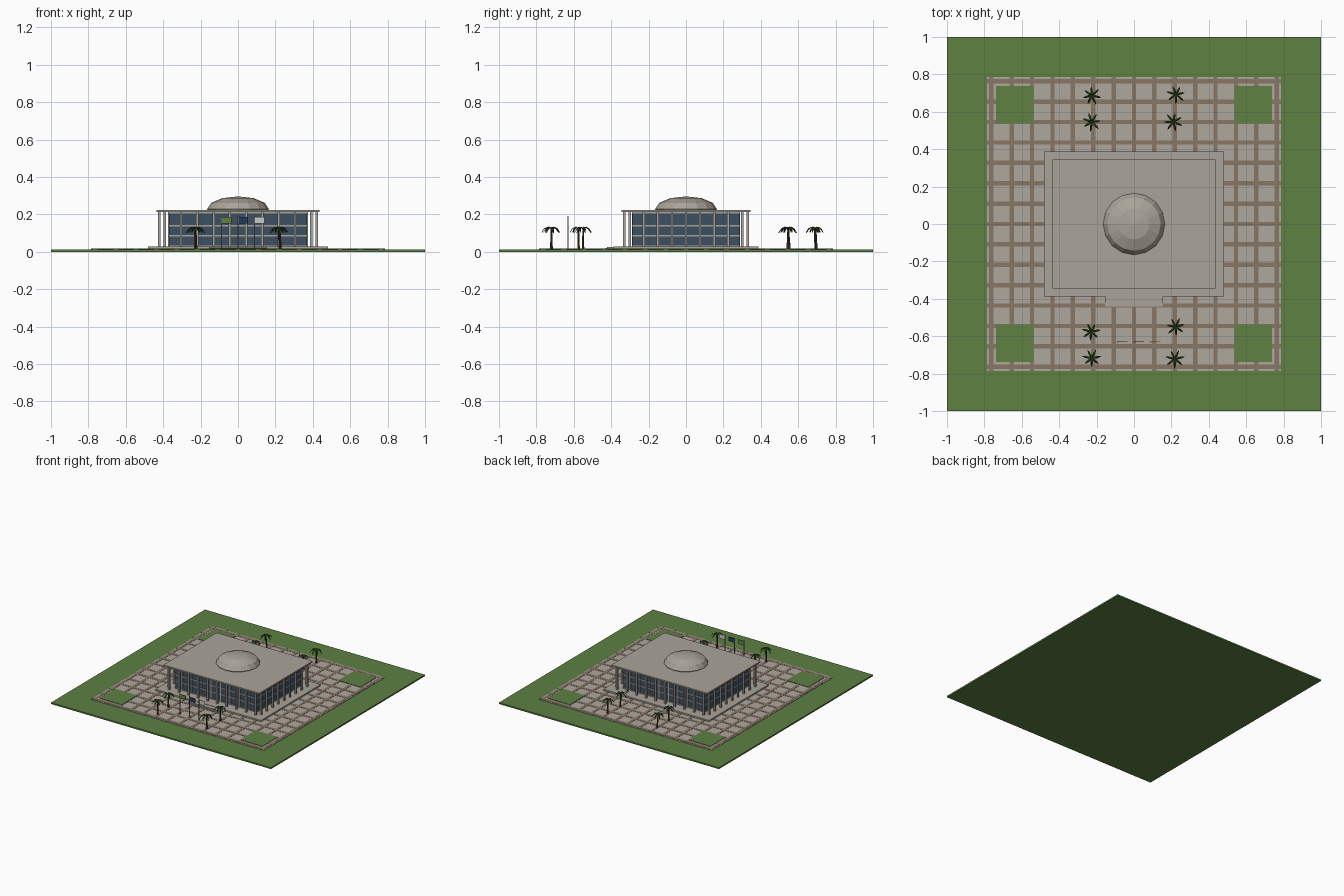
import bpy
import bmesh
import math
import random
from mathutils import Matrix, Vector

random.seed(4)
cube = bpy.data.objects.get("Cube")
if cube:
    bpy.data.objects.remove(cube, do_unlink=True)


def material(name, r, g, b):
    m = bpy.data.materials.new(name)
    m.use_nodes = True
    m.diffuse_color = (r, g, b, 1)
    m.node_tree.nodes["Principled BSDF"].inputs["Base Color"].default_value = (r, g, b, 1)
    return m


grass = material("grass green", 0.11, 0.22, 0.055)
paving = material("paving grey", 0.42, 0.39, 0.34)
brick = material("brick brown", 0.25, 0.18, 0.135)
stone = material("pale stone", 0.40, 0.37, 0.32)
glass = material("blue glass", 0.045, 0.08, 0.12)
bark = material("dark bark", 0.07, 0.045, 0.025)
leaf = material("palm green", 0.035, 0.09, 0.02)
navy = material("navy cloth", 0.02, 0.04, 0.10)
white = material("white cloth", 0.6, 0.6, 0.58)
metal = material("pole grey", 0.3, 0.3, 0.3)


def finish(name, bm, mat):
    mesh = bpy.data.meshes.new(name)
    bm.to_mesh(mesh)
    bm.free()
    mesh.materials.append(mat)
    ob = bpy.data.objects.new(name, mesh)
    bpy.context.collection.objects.link(ob)
    return ob


def boxes(name, mat, items):
    """Each item is (centre x, centre y, bottom z, width, depth, top z)."""
    bm = bmesh.new()
    for x, y, z0, w, d, z1 in items:
        place = Matrix.Translation((x, y, (z0 + z1) / 2))
        bmesh.ops.create_cube(bm, size=1, matrix=place @ Matrix.Diagonal((w, d, z1 - z0, 1)))
    return finish(name, bm, mat)


# Grounds: lawn, plaza, brick grid and corner lawns
boxes("lawn", grass, [(0, 0, 0, 2, 2, 0.012)])
boxes("plaza", paving, [(0, 0, 0.01, 1.57, 1.57, 0.015)])
strips = []
for k in range(-7, 8):
    p = k * 0.109
    strips.append((p, 0, 0.012, 0.023, 1.57, 0.0165))
    strips.append((0, p, 0.012, 1.57, 0.023, 0.0165))
boxes("brick_grid", brick, strips)
boxes("corner_lawns", grass,
      [(sx * 0.638, sy * 0.638, 0.012, 0.2, 0.2, 0.0185) for sx in (-1, 1) for sy in (-1, 1)])

# Plinth and front steps
boxes("plinth", stone, [(0, 0, 0.012, 0.96, 0.775, 0.027)])
boxes("front_steps", stone,
      [(0, -0.41 + i * 0.009, 0.012, 0.31, 0.06, 0.0185 + i * 0.003) for i in range(3)])

# Glazed hall
HX, HY = 0.37, 0.285
boxes("glass_hall", glass, [(0, 0, 0.025, 2 * HX, 2 * HY, 0.213)])
boxes("window_bands", stone,
      [(0, 0, z - 0.004, 2 * HX + 0.01, 2 * HY + 0.01, z + 0.004) for z in (0.03, 0.087, 0.14, 0.208)])
mullions = []
for s in (-1, 1):
    for i in range(8):
        mullions.append(((i - 3.5) * 0.0871, s * HY, 0.027, 0.007, 0.01, 0.212))
    for i in range(7):
        mullions.append((s * HX, (i - 3) * 0.075, 0.027, 0.01, 0.007, 0.212))
boxes("window_mullions", stone, mullions)

# Colonnade around the hall
columns = []
for s in (-1, 1):
    for i in range(10):
        columns.append(((i - 4.5) * 0.0871, s * 0.33, 0.025, 0.013, 0.013, 0.214))
    for i in range(9):
        columns.append((s * 0.42, (i - 4) * 0.075, 0.025, 0.013, 0.013, 0.214))
boxes("columns", stone, columns)

# Roof slab and faceted dome
boxes("roof", stone, [(0, 0, 0.212, 0.872, 0.692, 0.223)])
bm = bmesh.new()
bmesh.ops.create_uvsphere(bm, u_segments=16, v_segments=6, radius=1,
                          matrix=Matrix.Translation((0, 0, 0.228)) @ Matrix.Diagonal((0.165, 0.165, 0.068, 1)))
bmesh.ops.bisect_plane(bm, geom=bm.verts[:] + bm.edges[:] + bm.faces[:],
                       plane_co=(0, 0, 0.22), plane_no=(0, 0, 1), clear_inner=True)
finish("dome", bm, stone)

# Flagpoles and flags
for i, (name, cloth) in enumerate((("right", grass), ("middle", navy), ("left", white))):
    x = (i - 1) * 0.0875
    boxes("flagpole_" + name, metal, [(x, -0.63, 0.012, 0.005, 0.005, 0.19)])
    boxes("flag_" + name, cloth, [(x + 0.028, -0.63, 0.15, 0.052, 0.003, 0.185)])


# Palms: leaning tapered trunk and a crown of drooping blades
def palm(number, x, y):
    lean = Vector((random.uniform(-0.008, 0.008), random.uniform(-0.008, 0.008), 0))
    top = Vector((x, y, 0.125)) + lean / 2
    base = Vector((x, y, 0.012)) - lean / 2
    axis = top - base
    bm = bmesh.new()
    turn = axis.to_track_quat('Z', 'Y').to_matrix().to_4x4()
    bmesh.ops.create_cone(bm, cap_ends=True, segments=6, radius1=0.007, radius2=0.004,
                          depth=axis.length, matrix=Matrix.Translation((top + base) / 2) @ turn)
    finish(f"palm_trunk_{number}", bm, bark)

    bm = bmesh.new()
    start = random.uniform(0, math.tau)
    for k in range(7):
        a = start + k * math.tau / 7
        out = Vector((math.cos(a), math.sin(a), 0))
        side = Vector((-out.y, out.x, 0))
        reach = random.uniform(0.045, 0.053)
        rows = []
        for t, rise, half in ((0, 0, 0.002), (0.35, 0.009, 0.006), (0.7, 0, 0.0055), (1, -0.022, 0.001)):
            mid = top + out * reach * t + Vector((0, 0, rise))
            droop = Vector((0, 0, -half * 0.6))
            rows.append([bm.verts.new(p) for p in
                         (mid - side * half + droop, mid, mid + side * half + droop)])
        for r0, r1 in zip(rows, rows[1:]):
            for j in (0, 1):
                bm.faces.new((r0[j], r1[j], r1[j + 1], r0[j + 1]))
    crown = finish(f"palm_crown_{number}", bm, leaf)
    solid = crown.modifiers.new("thickness", 'SOLIDIFY')
    solid.thickness = 0.002


spots = ((-0.225, 0.69), (0.225, 0.695), (-0.225, 0.545), (0.21, 0.55),
         (-0.23, -0.575), (0.225, -0.55), (-0.225, -0.72), (0.22, -0.72))
for n, (px, py) in enumerate(spots, 1):
    palm(n, px, py)
